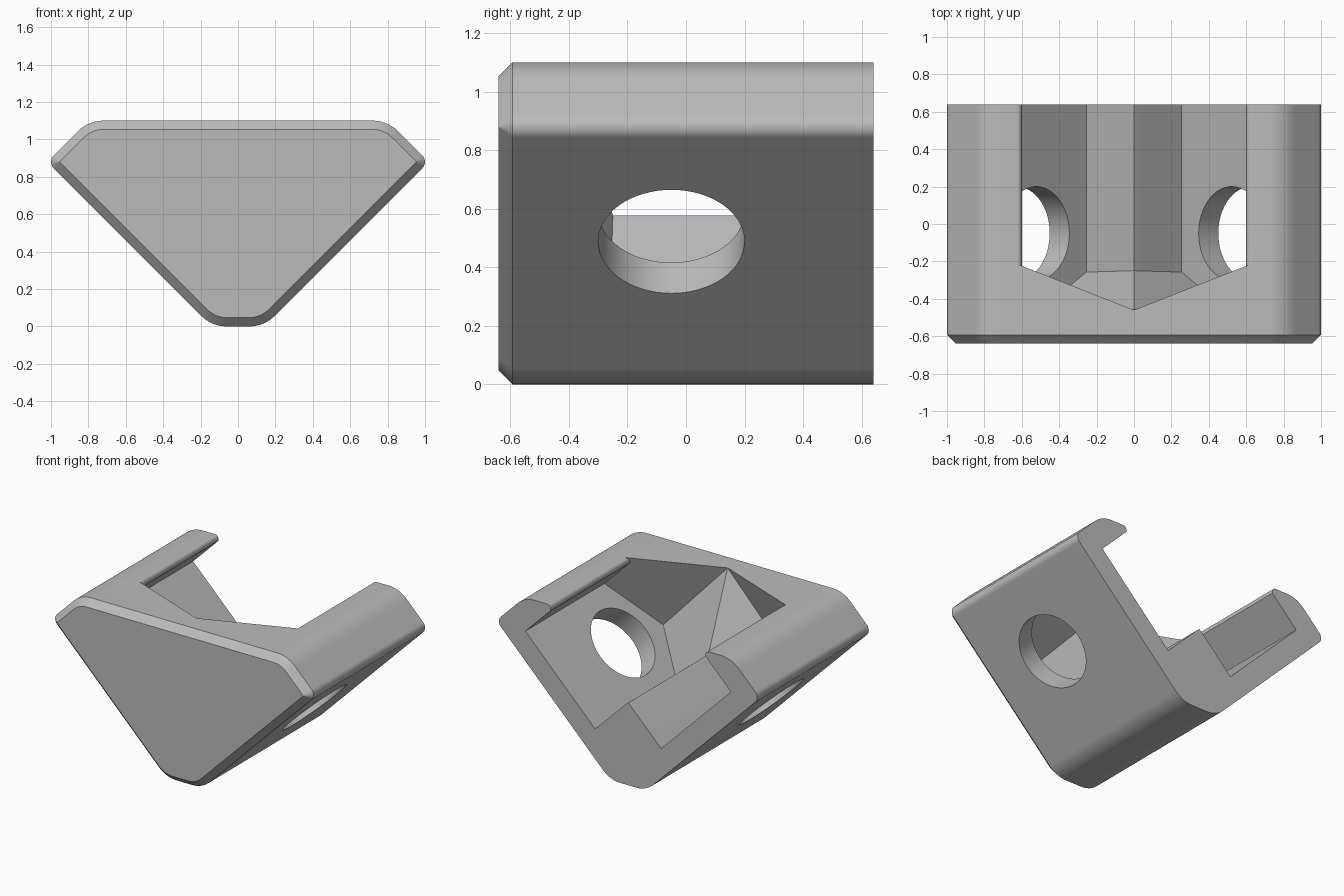
import bpy, bmesh, math
from mathutils import Vector, Matrix

if "Cube" in bpy.data.objects:
    bpy.data.objects.remove(bpy.data.objects["Cube"], do_unlink=True)

grey = bpy.data.materials.new("plain grey")
grey.use_nodes = True
grey.diffuse_color = (0.5, 0.5, 0.5, 1)
grey.node_tree.nodes["Principled BSDF"].inputs["Base Color"].default_value = (0.5, 0.5, 0.5, 1)

FRONT, BACK, CHAMFER = -0.64, 0.64, 0.047


def rounded(corners, steps=10):
    """Profile points from (x, z, tangent length) corners, each turned into an arc."""
    out, n = [], len(corners)
    for i, (x, z, t) in enumerate(corners):
        c = Vector((x, z))
        if t == 0:
            out.append(c)
            continue
        d1 = (Vector(corners[i - 1][:2]) - c).normalized()
        d2 = (Vector(corners[(i + 1) % n][:2]) - c).normalized()
        half = d1.angle(d2) / 2
        centre = c + (d1 + d2).normalized() * t / math.cos(half)
        radius = t * math.tan(half)
        a, b = (c + d1 * t - centre).normalized(), (c + d2 * t - centre).normalized()
        out += [centre + a.slerp(b, k / steps) * radius for k in range(steps + 1)]
    return out


def prism(profile, y0, y1):
    """Extrude an x-z profile along y; returns the bmesh and its face at y0."""
    bm = bmesh.new()
    start = bm.faces.new([bm.verts.new((p.x, y0, p.y)) for p in profile])
    ext = bmesh.ops.extrude_face_region(bm, geom=[start], use_keep_orig=True)["geom"]
    moved = [v for v in ext if isinstance(v, bmesh.types.BMVert)]
    bmesh.ops.translate(bm, vec=(0, y1 - y0, 0), verts=moved)
    bmesh.ops.recalc_face_normals(bm, faces=bm.faces)
    return bm, start


def finish(bm, name):
    mesh = bpy.data.meshes.new(name)
    bm.to_mesh(mesh)
    bm.free()
    mesh.materials.append(grey)
    obj = bpy.data.objects.new(name, mesh)
    bpy.context.collection.objects.link(obj)
    return obj


def activate(obj):
    bpy.ops.object.select_all(action="DESELECT")
    obj.select_set(True)
    bpy.context.view_layer.objects.active = obj


# Outer block with rounded long edges and a chamfered front
right = [(0.14, 0, 0.08), (1.02, 0.88, 0.05), (0.80, 1.10, 0.08)]
outline = rounded(right + [(-x, z, t) for x, z, t in reversed(right)])
bm, front = prism(outline, FRONT + CHAMFER, BACK)
bmesh.ops.inset_region(bm, faces=[front], thickness=CHAMFER, use_even_offset=True)
for v in front.verts:
    v.co.y = FRONT
body = finish(bm, "bracket_body")

# Half of the channel: ridge, valley, wall, lip underside, rounded lip edge
half = rounded([(0, 0.576, 0), (0.02, 0.56, 0), (0.255, 0.325, 0), (0.795, 0.865, 0),
                (0.60, 1.06, 0), (0.60, 1.10, 0.025), (0.66, 1.10, 0),
                (0.66, 1.2, 0), (0, 1.2, 0)], 5)
bm, _ = prism(half, -2, 0.8)

# Two slanted planes shape the pointed end of the channel
apex = Vector((0, -0.46, 1.10))
rib = Vector((0.5, 0, -0.534))
for other in (Vector((0, 0.21, -0.52)), Vector((0.61, 0.24, 0))):
    normal = rib.cross(other)
    if normal.y > 0:
        normal.negate()
    cut = bmesh.ops.bisect_plane(bm, geom=bm.verts[:] + bm.edges[:] + bm.faces[:],
                                 plane_co=apex, plane_no=normal, clear_outer=True)
    edges = [e for e in cut["geom_cut"] if isinstance(e, bmesh.types.BMEdge)]
    bmesh.ops.contextual_create(bm, geom=edges)

# Open the middle and mirror the half channel
middle = [f for f in bm.faces if all(abs(v.co.x) < 1e-5 for v in f.verts)]
bmesh.ops.delete(bm, geom=middle, context="FACES")
bmesh.ops.mirror(bm, geom=bm.verts[:] + bm.edges[:] + bm.faces[:], axis="X", merge_dist=1e-4)
bmesh.ops.remove_doubles(bm, verts=bm.verts, dist=1e-4)
bmesh.ops.recalc_face_normals(bm, faces=bm.faces)
cutters = [finish(bm, "channel_cutter")]

# Screw holes square to the sloping walls
for side, name in ((1, "left"), (-1, "right")):
    bm = bmesh.new()
    place = Matrix.Translation((side * 0.6275, -0.05, 0.4875)) @ Matrix.Rotation(-side * math.pi / 4, 4, "Y")
    bmesh.ops.create_cone(bm, cap_ends=True, segments=64, radius1=0.25, radius2=0.25,
                          depth=0.5, matrix=place)
    cutters.append(finish(bm, name + "_hole_cutter"))

# Cut the body, then remove the cutters
activate(body)
for cutter in cutters:
    cutter.hide_render = True
    mod = body.modifiers.new("cut", "BOOLEAN")
    mod.operation, mod.solver, mod.object = "DIFFERENCE", "EXACT", cutter
    bpy.ops.object.modifier_apply(modifier=mod.name)
for cutter in cutters:
    bpy.data.objects.remove(cutter, do_unlink=True)

# Smooth arcs, crisp edges
activate(body)
bpy.ops.object.shade_smooth_by_angle(angle=math.radians(25))
weighted = body.modifiers.new("flat_faces", "WEIGHTED_NORMAL")
weighted.keep_sharp = True
